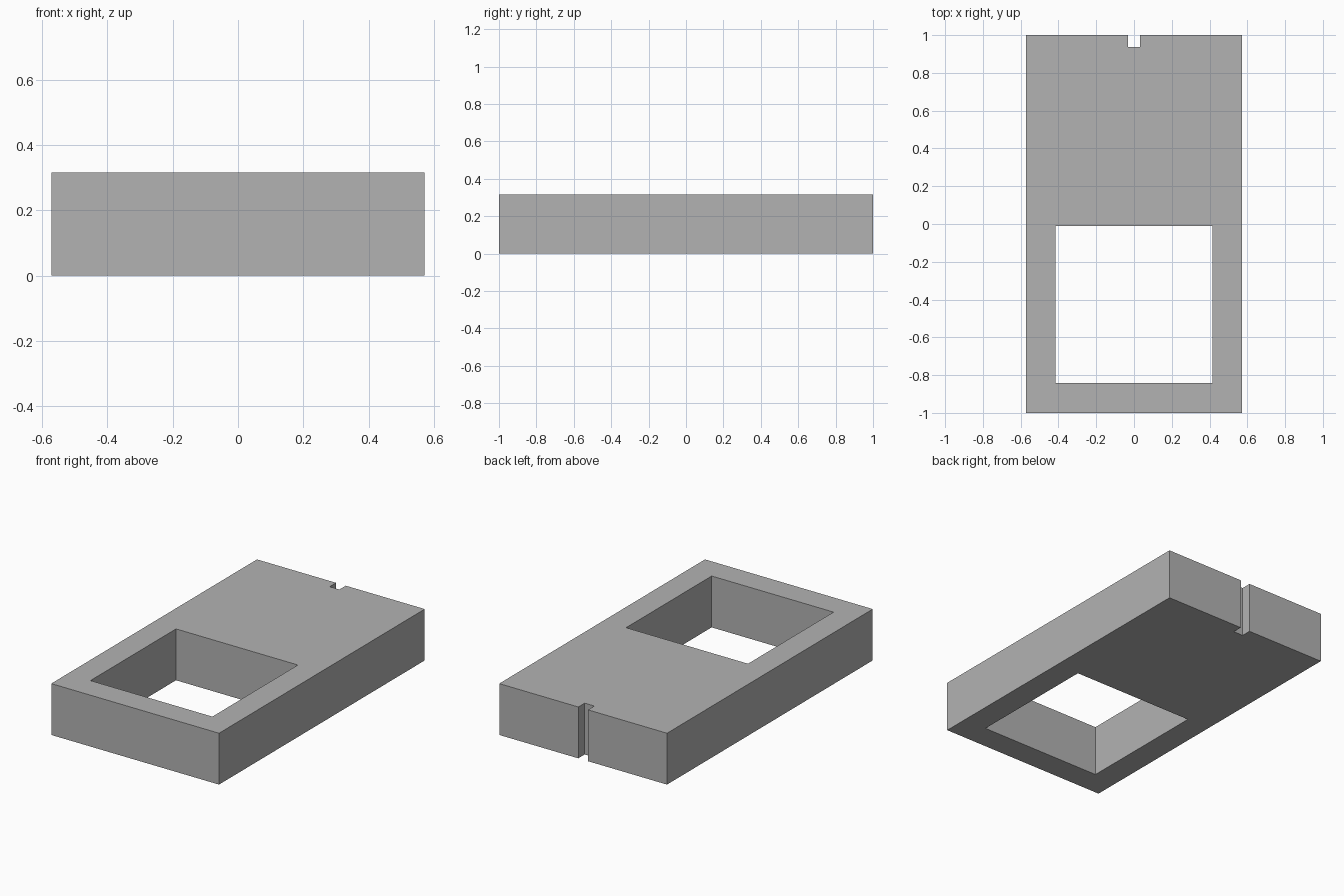
import bpy

if "Cube" in bpy.data.objects:
    bpy.data.objects.remove(bpy.data.objects["Cube"], do_unlink=True)

HEIGHT = 0.316


def box(name, x, y, z):
    """Axis-aligned box from (min, max) ranges."""
    spans = (x, y, z)
    bpy.ops.mesh.primitive_cube_add(size=1, location=[(a + b) / 2 for a, b in spans])
    obj = bpy.context.object
    obj.name = name
    obj.scale = [b - a for a, b in spans]
    bpy.ops.object.transform_apply(location=True, rotation=True, scale=True)
    return obj


def cut(target, cutter):
    """Subtract the cutter and discard it."""
    cutter.hide_render = True
    mod = target.modifiers.new(cutter.name, "BOOLEAN")
    mod.operation = "DIFFERENCE"
    mod.solver = "EXACT"
    mod.object = cutter
    bpy.context.view_layer.objects.active = target
    bpy.ops.object.modifier_apply(modifier=mod.name)
    bpy.data.objects.remove(cutter, do_unlink=True)


# Flat grey material
grey = bpy.data.materials.new("plain_grey")
grey.use_nodes = True
colour = (0.45, 0.45, 0.45, 1)
grey.diffuse_color = colour
grey.node_tree.nodes["Principled BSDF"].inputs["Base Color"].default_value = colour

# Main slab
block = box("block", (-0.571, 0.571), (-1, 1), (0, HEIGHT))
block.data.materials.append(grey)

# Square opening near the front and small slot in the back edge
through = (-0.1, HEIGHT + 0.1)
cut(block, box("window_cutter", (-0.415, 0.415), (-0.842, -0.01), through))
cut(block, box("slot_cutter", (-0.033, 0.033), (0.938, 1.1), through))
